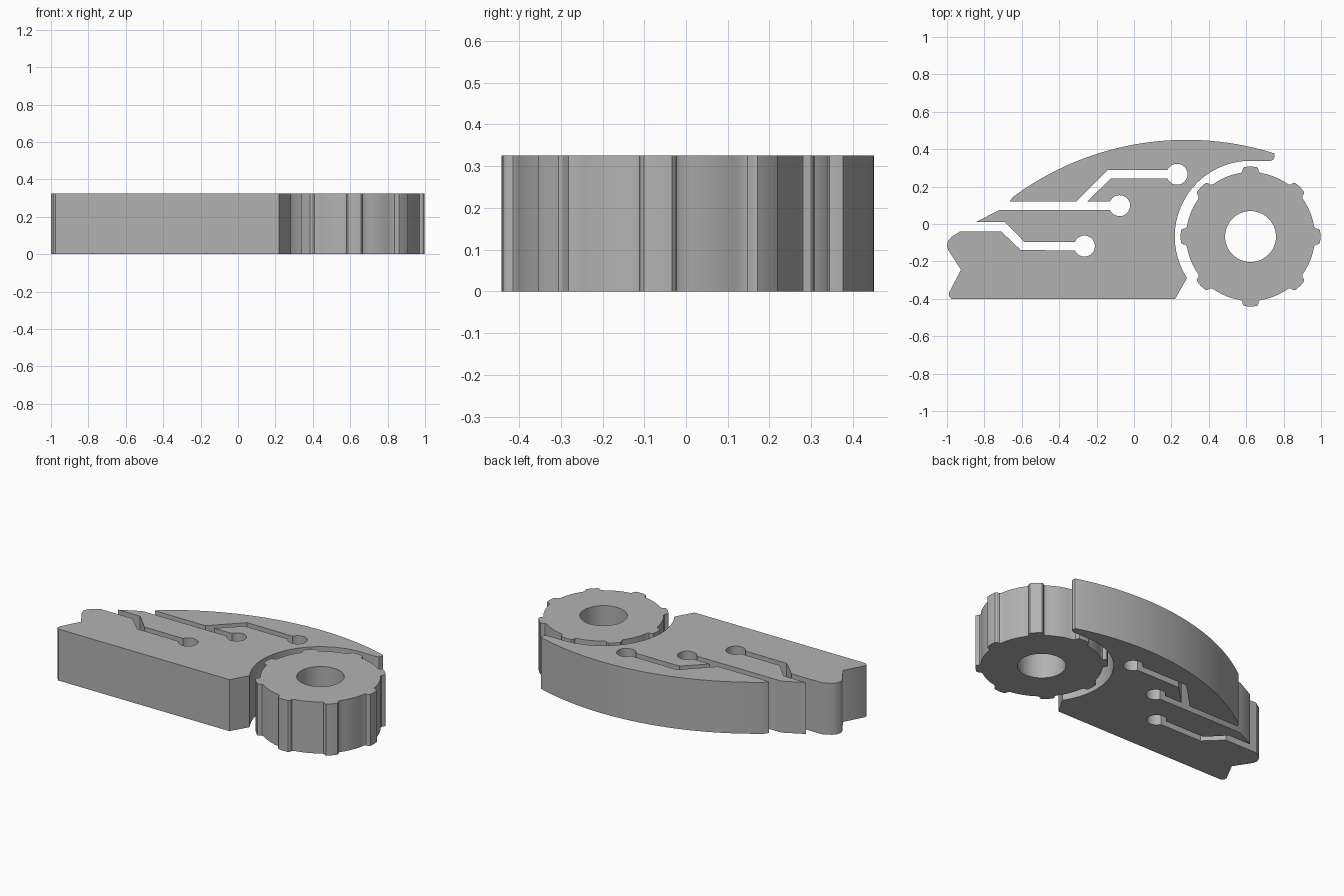
import bpy, bmesh
from math import cos, sin, radians, atan2, degrees

HEIGHT = 0.325
WHEEL = (0.623, -0.067)

cube = bpy.data.objects.get("Cube")
if cube:
    bpy.data.objects.remove(cube, do_unlink=True)

grey = bpy.data.materials.new("plain grey")
grey.use_nodes = True
colour = (0.45, 0.45, 0.45, 1)
grey.diffuse_color = colour
grey.node_tree.nodes["Principled BSDF"].inputs["Base Color"].default_value = colour


def arc(centre, radius, start, end, steps):
    """Points along an arc, angles in degrees."""
    angles = [radians(start + (end - start) * i / steps) for i in range(steps + 1)]
    return [(centre[0] + radius * cos(a), centre[1] + radius * sin(a)) for a in angles]


def keyhole(x, y):
    """Round end of a slot that opens to the left, walked clockwise."""
    return arc((x, y), 0.056, 156, -156, 28)


def finish(bm, name):
    bmesh.ops.recalc_face_normals(bm, faces=bm.faces)
    mesh = bpy.data.meshes.new(name)
    bm.to_mesh(mesh)
    bm.free()
    mesh.materials.append(grey)
    obj = bpy.data.objects.new(name, mesh)
    bpy.context.collection.objects.link(obj)
    bpy.ops.object.select_all(action="DESELECT")
    obj.select_set(True)
    bpy.context.view_layer.objects.active = obj
    bpy.ops.object.shade_smooth_by_angle(angle=radians(30))
    return obj


def angle_to(centre, point):
    return degrees(atan2(point[1] - centre[1], point[0] - centre[0]))


# Body outline: curved back, three slots, notched tail, straight base, wheel recess
back = (0.28, -1.11)
outline = arc(back, 1.56, angle_to(back, (0.74, 0.385)), angle_to(back, (-0.665, 0.12)), 48)
outline[-1] = (-0.665, 0.12)
outline += [(-0.31, 0.12), (-0.14, 0.29)]
outline += keyhole(0.23, 0.266)
outline += [(-0.125, 0.243), (-0.25, 0.12)]
outline += keyhole(-0.077, 0.098)
outline += [(-0.72, 0.075), (-0.845, 0.01), (-0.69, 0.01), (-0.587, -0.095)]
outline += keyhole(-0.265, -0.118)
outline += [(-0.605, -0.14), (-0.71, -0.04), (-0.93, -0.04)]
outline += [(-0.975, -0.068), (-0.993, -0.09), (-1, -0.115), (-0.993, -0.14)]
outline += [(-0.925, -0.245), (-0.988, -0.365), (-0.99, -0.385), (-0.975, -0.4)]
outline += [(0.22, -0.4), (0.283, -0.29)]
outline += arc(WHEEL, 0.405, 212, 90, 48)
outline += [(0.73, 0.338), (0.745, 0.344), (0.752, 0.36), (0.75, 0.376)]

bm = bmesh.new()
base = bm.faces.new([bm.verts.new((x, y, 0)) for x, y in outline])
top = bmesh.ops.extrude_face_region(bm, geom=[base], use_keep_orig=True)
bmesh.ops.translate(bm, vec=(0, 0, HEIGHT),
                    verts=[v for v in top["geom"] if isinstance(v, bmesh.types.BMVert)])
caps = [f for f in bm.faces if len(f.verts) > 4]
bmesh.ops.recalc_face_normals(bm, faces=bm.faces)
bmesh.ops.triangulate(bm, faces=caps)
finish(bm, "slotted_body")

# Knobbed wheel: eight low teeth around a ring with a round bore
tooth = [(-9, 0.344), (-7.2, 0.35), (-6.4, 0.366), (-5.2, 0.373), (0, 0.375),
         (5.2, 0.373), (6.4, 0.366), (7.2, 0.35), (9, 0.344)]
gap = [(a, 0.344) for a in (13.5, 18, 22.5, 27, 31.5)]
bm = bmesh.new()
columns = []
for k in range(8):
    for angle, outer in tooth + gap:
        a = radians(angle + 45 * k)
        columns.append([bm.verts.new((WHEEL[0] + r * cos(a), WHEEL[1] + r * sin(a), z))
                        for r, z in ((outer, 0), (outer, HEIGHT), (0.136, HEIGHT), (0.136, 0))])
for here, after in zip(columns, columns[1:] + columns[:1]):
    for j in range(4):
        n = (j + 1) % 4
        bm.faces.new((here[j], after[j], after[n], here[n]))
finish(bm, "knobbed_wheel")
